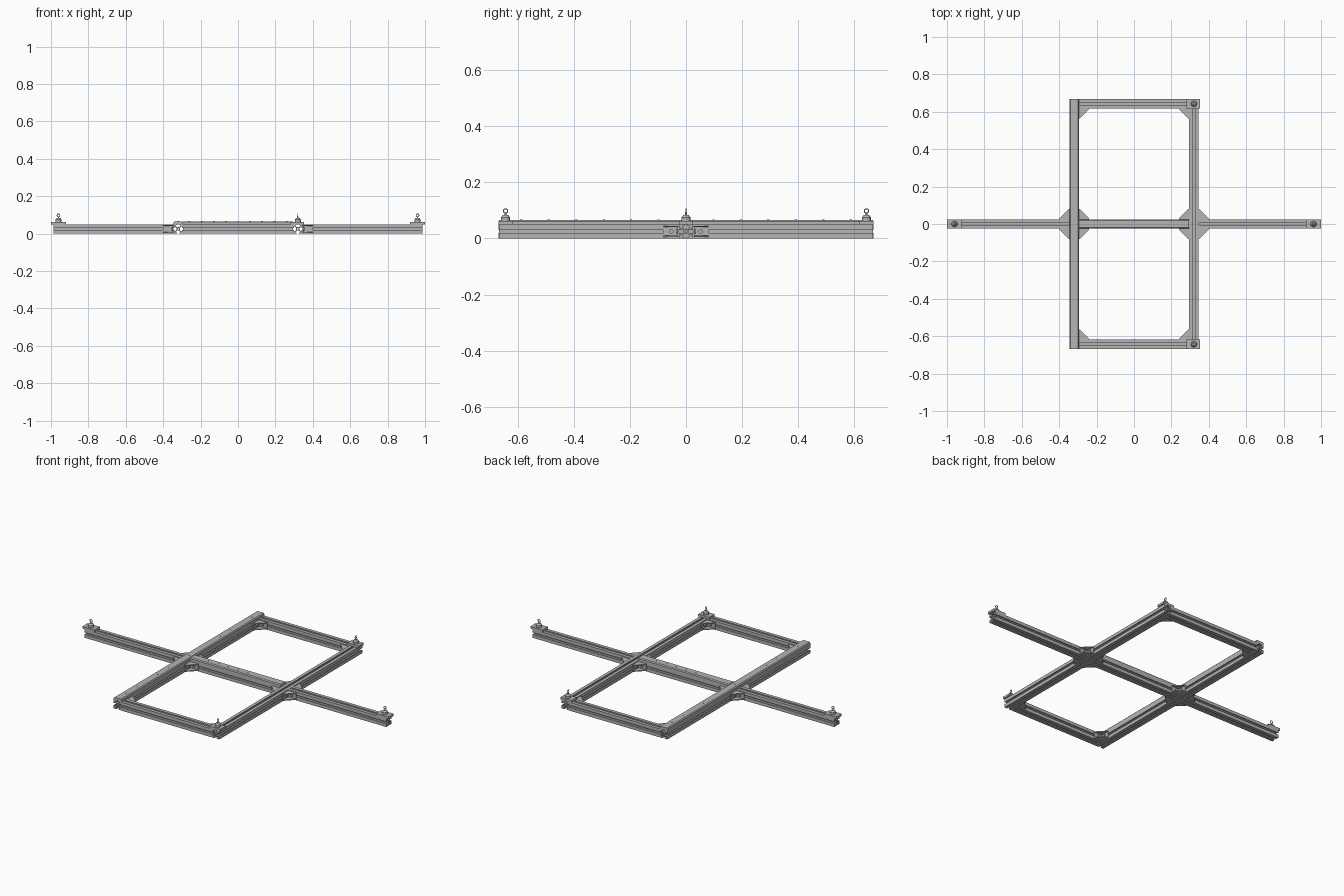
import bpy
import bmesh
from math import cos, sin, pi
from mathutils import Matrix, Vector

cube = bpy.data.objects.get("Cube")
if cube:
    bpy.data.objects.remove(cube)


def make_material(name, value):
    mat = bpy.data.materials.new(name)
    mat.use_nodes = True
    colour = (value, value, value, 1)
    mat.diffuse_color = colour
    mat.node_tree.nodes["Principled BSDF"].inputs["Base Color"].default_value = colour
    return mat


GREY = make_material("aluminium grey", 0.46)
H = 0.025          # half width of a beam
TOP = 2 * H        # top of the beams
SIDE = 0.32        # x of the two long beams
END = 0.643        # y of the two end beams
LENGTH = 0.667     # half length of the long beams


def finish(bm, name, smooth=False):
    bmesh.ops.recalc_face_normals(bm, faces=bm.faces)
    mesh = bpy.data.meshes.new(name)
    bm.to_mesh(mesh)
    bm.free()
    mesh.materials.append(GREY)
    obj = bpy.data.objects.new(name, mesh)
    bpy.context.collection.objects.link(obj)
    if smooth:
        bpy.ops.object.select_all(action="DESELECT")
        obj.select_set(True)
        bpy.context.view_layer.objects.active = obj
        bpy.ops.object.shade_smooth_by_angle(angle=0.6)
    return obj


def add_prism(bm, loops, axis, start, end):
    """Extrude closed outlines (holes allowed) along an axis."""
    def place(u, v):
        return {"x": (start, u, v), "y": (u, start, v), "z": (u, v, start)}[axis]
    edges = []
    for loop in loops:
        verts = [bm.verts.new(place(u, v)) for u, v in loop]
        edges += [bm.edges.new((a, b)) for a, b in zip(verts, verts[1:] + verts[:1])]
    cap = bmesh.ops.triangle_fill(bm, edges=edges, use_beauty=True)["geom"]
    faces = [f for f in cap if isinstance(f, bmesh.types.BMFace)]
    new = bmesh.ops.extrude_face_region(bm, geom=faces, use_keep_orig=True)["geom"]
    shift = Vector([end - start if a == axis else 0 for a in "xyz"])
    bmesh.ops.translate(bm, vec=shift, verts=[v for v in new if isinstance(v, bmesh.types.BMVert)])


def add_box(bm, low, high):
    low, high = Vector(low), Vector(high)
    size = high - low
    m = Matrix.Translation((low + high) / 2) @ Matrix.Diagonal((*[abs(s) for s in size], 1))
    bmesh.ops.create_cube(bm, size=1, matrix=m)


def add_cylinder(bm, centre, r1, r2, depth, axis="z", sides=16):
    turn = {"x": Matrix.Rotation(pi / 2, 4, "Y"), "y": Matrix.Rotation(pi / 2, 4, "X"),
            "z": Matrix.Identity(4)}[axis]
    bmesh.ops.create_cone(bm, cap_ends=True, segments=sides, radius1=r1, radius2=r2,
                          depth=depth, matrix=Matrix.Translation(centre) @ turn)


# Slotted beams: one side of the section turned four times, plus a centre bore
def beam(name, axis, start, end, offset):
    slot, lip, pocket, core = 0.006, 0.005, 0.0125, 0.0095
    side = [(H, H), (slot, H), (slot, H - lip), (pocket, H - lip), (pocket, H - 2 * lip + 0.002),
            (0.006, core), (-0.006, core), (-pocket, H - 2 * lip + 0.002), (-pocket, H - lip),
            (-slot, H - lip), (-slot, H)]
    outline = []
    for k in range(4):
        c, s = round(cos(k * pi / 2)), round(sin(k * pi / 2))
        outline += [(offset + u * c - v * s, H + u * s + v * c) for u, v in side]
    bore = [(offset + 0.0045 * cos(i * pi / 6), H + 0.0045 * sin(i * pi / 6)) for i in range(12)]
    bm = bmesh.new()
    add_prism(bm, [outline, bore], axis, start, end)
    finish(bm, name)


beam("left_long_beam", "y", -LENGTH, LENGTH, SIDE)
beam("right_long_beam", "y", -LENGTH, LENGTH, -SIDE)
inner, outer = SIDE - H, SIDE + H
beam("front_beam", "x", -inner, inner, -END)
beam("back_beam", "x", -inner, inner, END)
beam("centre_beam", "x", -inner, inner, 0)
beam("left_arm", "x", outer, 0.987, 0)
beam("right_arm", "x", -0.987, -outer, 0)


# Chamfered cover rails with a row of small screws
def rail(name, axis, half, offset, count):
    top = TOP + 0.016
    section = [(offset + u, v) for u, v in
               [(-H, TOP), (H, TOP), (H, top - 0.005), (H - 0.005, top), (0.005 - H, top), (-H, top - 0.005)]]
    bm = bmesh.new()
    add_prism(bm, [section], axis, -half, half)
    for i in range(count):
        t = half * 0.88 * (2 * i / (count - 1) - 1)
        spot = (t, offset, top) if axis == "x" else (offset, t, top)
        add_cylinder(bm, spot, 0.004, 0.004, 0.002, sides=10)
    finish(bm, name)


rail("side_cover_rail", "y", LENGTH, -SIDE, 13)
rail("centre_cover_rail", "x", inner, 0, 9)


# Hollow corner brackets: two triangular cheeks, two bolted legs
def bracket(name, x, y, sx, sy, leg=0.055, wall=0.005):
    low, high = 0.005, 0.045
    bm = bmesh.new()
    triangle = [(x, y), (x + sx * leg, y), (x + sx * leg, y + sy * wall),
                (x + sx * wall, y + sy * leg), (x, y + sy * leg)]
    for z in (low, high - wall):
        add_prism(bm, [triangle], "z", z, z + wall)
    add_box(bm, (x, y, low), (x + sx * wall, y + sy * leg, high))
    add_box(bm, (x, y, low), (x + sx * leg, y + sy * wall, high))
    reach = leg * 0.5
    add_cylinder(bm, (x + sx * 0.008, y + sy * reach, H), 0.008, 0.008, 0.007, "x")
    add_cylinder(bm, (x + sx * reach, y + sy * 0.008, H), 0.008, 0.008, 0.007, "y")
    finish(bm, name)


for sx, xname in ((1, "left"), (-1, "right")):
    for sy, yname in ((1, "back"), (-1, "front")):
        bracket(f"{yname}_{xname}_corner_bracket", sx * inner, sy * (END - H), -sx, -sy)
        bracket(f"{yname}_{xname}_inner_bracket", sx * inner, sy * H, -sx, sy)
        bracket(f"{yname}_{xname}_outer_bracket", sx * outer, sy * H, sx, sy)


# Lifting eyes: base plate, domed boss, stem and ring
def lifting_eye(name, x, y, plate_x, half_x, ring_axis):
    bm = bmesh.new()
    add_box(bm, (plate_x - half_x, y - H, TOP), (plate_x + half_x, y + H, TOP + 0.013))
    finish(bm, name + "_plate")
    base = TOP + 0.013
    bm = bmesh.new()
    add_cylinder(bm, (x, y, base + 0.006), 0.016, 0.016, 0.012, sides=24)
    add_cylinder(bm, (x, y, base + 0.0165), 0.016, 0.009, 0.009, sides=24)
    add_cylinder(bm, (x, y, base + 0.0245), 0.0035, 0.0035, 0.009, sides=12)
    finish(bm, name + "_boss", True)
    bm = bmesh.new()
    major, minor, n, m = 0.0075, 0.002, 20, 8
    rows = []
    for i in range(n):
        a = 2 * pi * i / n
        row = []
        for j in range(m):
            b = 2 * pi * j / m
            r, w = major + minor * cos(b), minor * sin(b)
            u, v = r * cos(a), r * sin(a) + base + 0.035
            row.append(bm.verts.new((x + u, y + w, v) if ring_axis == "y" else (x + w, y + u, v)))
        rows.append(row)
    for i in range(n):
        p, q = rows[i], rows[(i + 1) % n]
        for j in range(m):
            k = (j + 1) % m
            bm.faces.new((p[j], q[j], q[k], p[k]))
    finish(bm, name + "_ring", True)


lifting_eye("left_eye", 0.96, 0, 0.96, 0.04, "y")
lifting_eye("right_eye", -0.96, 0, -0.96, 0.04, "y")
lifting_eye("back_eye", SIDE, END, SIDE - 0.003, 0.036, "x")
lifting_eye("front_eye", SIDE, -END, SIDE - 0.003, 0.036, "x")
